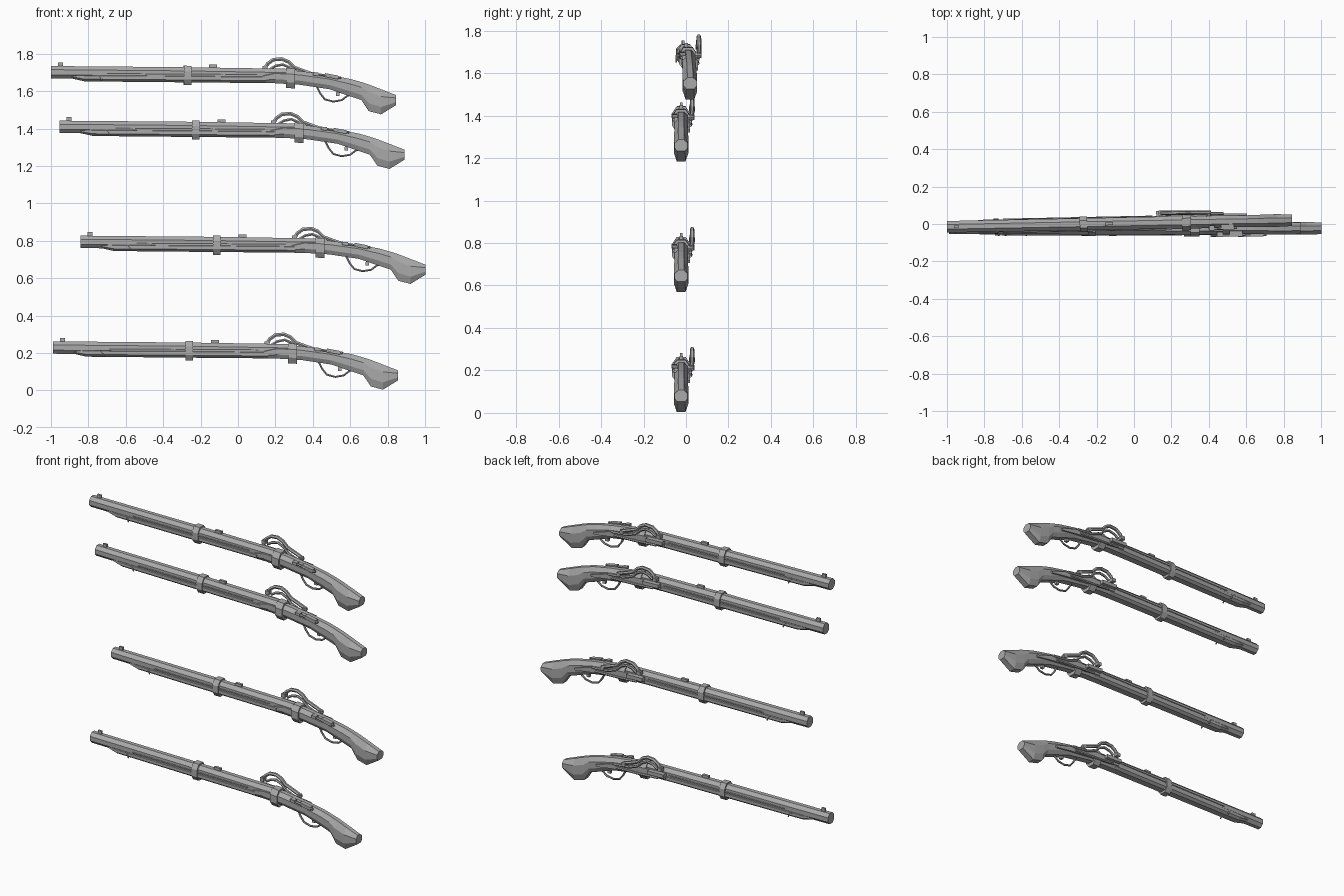
import bpy, bmesh, math

cube = bpy.data.objects.get("Cube")
if cube:
    bpy.data.objects.remove(cube, do_unlink=True)

steel = bpy.data.materials.new("plain grey")
steel.use_nodes = True
GREY = (0.4, 0.4, 0.4, 1)
steel.diffuse_color = GREY
steel.node_tree.nodes["Principled BSDF"].inputs["Base Color"].default_value = GREY

parts = []  # (name, shared data) for one long gun with its muzzle at x = 0


def finish(name, bm):
    bmesh.ops.recalc_face_normals(bm, faces=bm.faces)
    mesh = bpy.data.meshes.new(name)
    bm.to_mesh(mesh)
    bm.free()
    mesh.materials.append(steel)
    parts.append((name, mesh))


def loft(name, stations, top=0.4, low=0.4):
    """Eight-sided body through stations of (x, top z, bottom z, half width)."""
    bm = bmesh.new()
    rings = []
    for x, zt, zb, w in stations:
        h = zt - zb
        half = [(w * top, zt), (w, zt - h * 0.29), (w, zb + h * 0.29), (w * low, zb)]
        outline = half + [(-y, z) for y, z in reversed(half)]
        rings.append([bm.verts.new((x, y, z)) for y, z in outline])
    for a, b in zip(rings, rings[1:]):
        for i in range(8):
            j = (i + 1) % 8
            bm.faces.new((a[i], a[j], b[j], b[i]))
    bm.faces.new(rings[0])
    bm.faces.new(rings[-1])
    finish(name, bm)


def plate(name, outline, y0, y1):
    """Side outline of (x, z) points given thickness from y0 to y1."""
    bm = bmesh.new()
    face = bm.faces.new([bm.verts.new((x, y0, z)) for x, z in outline])
    out = bmesh.ops.extrude_face_region(bm, geom=[face])["geom"]
    for v in out:
        if isinstance(v, bmesh.types.BMVert):
            v.co.y = y1
    finish(name, bm)


def box(name, x0, x1, y0, y1, z0, z1, drop=0):
    plate(name, [(x0, z0), (x1, z0 - drop), (x1, z1 - drop), (x0, z1)], y0, y1)


def rod(name, points, radius):
    """Faceted bar along a path."""
    curve = bpy.data.curves.new(name, "CURVE")
    curve.dimensions = "3D"
    curve.bevel_depth = radius
    curve.bevel_resolution = 1
    curve.use_fill_caps = True
    spline = curve.splines.new("POLY")
    spline.points.add(len(points) - 1)
    for p, co in zip(spline.points, points):
        p.co = (*co, 1)
    spline.use_smooth = False
    curve.materials.append(steel)
    parts.append((name, curve))


# Barrel and wooden stock
loft("barrel", [(0, .262, .196, .031), (.7, .256, .188, .032), (1.29, .247, .176, .033)])
loft("fore_stock", [(.11, .225, .196, .024), (.18, .222, .18, .034), (.7, .22, .175, .036),
                    (1.15, .215, .171, .037)], low=.55)
loft("rear_stock", [(1.13, .222, .171, .036), (1.2, .244, .17, .036), (1.33, .236, .162, .034),
                    (1.49, .214, .138, .032), (1.6, .193, .1, .031), (1.66, .176, .08, .032),
                    (1.7, .163, .021, .034), (1.765, .138, .004, .034), (1.845, .107, .053, .031)],
     low=.6)

# Collars, sights and small fore-stock pins
loft("front_band", [(.71, .264, .16, .041), (.75, .263, .16, .041)], .5, .5)
loft("rear_band", [(1.257, .252, .145, .043), (1.305, .248, .142, .043)], .5, .5)
box("front_sight", .038, .064, -.006, .006, .255, .281)
box("rear_sight", .845, .888, -.008, .008, .245, .269)
for side, tag in ((-1, "right"), (1, "left")):
    rod(tag + "_fore_pin", [(.25, side * .035, .213), (.265, side * .036, .198),
                            (.272, side * .036, .18)], .004)
    rod(tag + "_barrel_strip", [(.3, side * .035, .222), (1.1, side * .036, .217)], .003)

# Lock on the left side
plate("lock_plate", [(1.12, .19), (1.3, .176), (1.5, .155), (1.6, .14), (1.605, .152),
                     (1.5, .185), (1.33, .218), (1.12, .222)], .03, .042)
box("priming_pan", 1.12, 1.23, .035, .064, .203, .225, .004)
rod("match_arm", [(1.145, .052, .25), (1.16, .052, .275), (1.19, .052, .296),
                  (1.235, .052, .3), (1.27, .052, .285), (1.3, .052, .255),
                  (1.345, .052, .238), (1.41, .049, .215)], .011)
rod("arm_spring", [(1.17, .047, .243), (1.2, .047, .262), (1.24, .047, .27),
                   (1.275, .047, .255), (1.31, .047, .222), (1.37, .046, .2),
                   (1.48, .043, .19)], .008)
box("match_clamp", 1.132, 1.158, .038, .066, .24, .262)
rod("arm_pivot", [(1.4, .03, .212), (1.4, .06, .212)], .014)
rod("lock_bar", [(1.17, .045, .186), (1.3, .046, .178), (1.46, .043, .172)], .007)

# Side fitting on the right wrist
rod("side_bar", [(1.4, -.037, .222), (1.47, -.037, .211), (1.55, -.035, .2)], .007)
box("side_bar_front", 1.4, 1.43, -.046, -.02, .212, .23, .003)
box("side_bar_rear", 1.465, 1.535, -.043, -.015, .204, .224, .013)

# Trigger and guard
rod("trigger_guard", [(1.42, 0, .155), (1.44, 0, .115), (1.465, 0, .084), (1.51, 0, .072),
                      (1.555, 0, .08), (1.585, 0, .103), (1.61, 0, .11)], .006)
rod("trigger", [(1.53, 0, .14), (1.533, 0, .112)], .005)
box("trigger_tip", 1.524, 1.544, -.009, .009, .103, .121)

# Four guns stacked one above another: x, y, z and yaw of each
places = [(-.99, -.023, 0, 0), (-.843, -.023, .565, 0),
          (-.955, -.023, 1.18, 0), (-1, -.015, 1.472, .019)]
for n, (x, y, z, yaw) in enumerate(places, 1):
    for name, data in parts:
        obj = bpy.data.objects.new(f"{name}_{n}", data)
        obj.location = (x, y, z)
        obj.rotation_euler.z = yaw
        bpy.context.collection.objects.link(obj)
